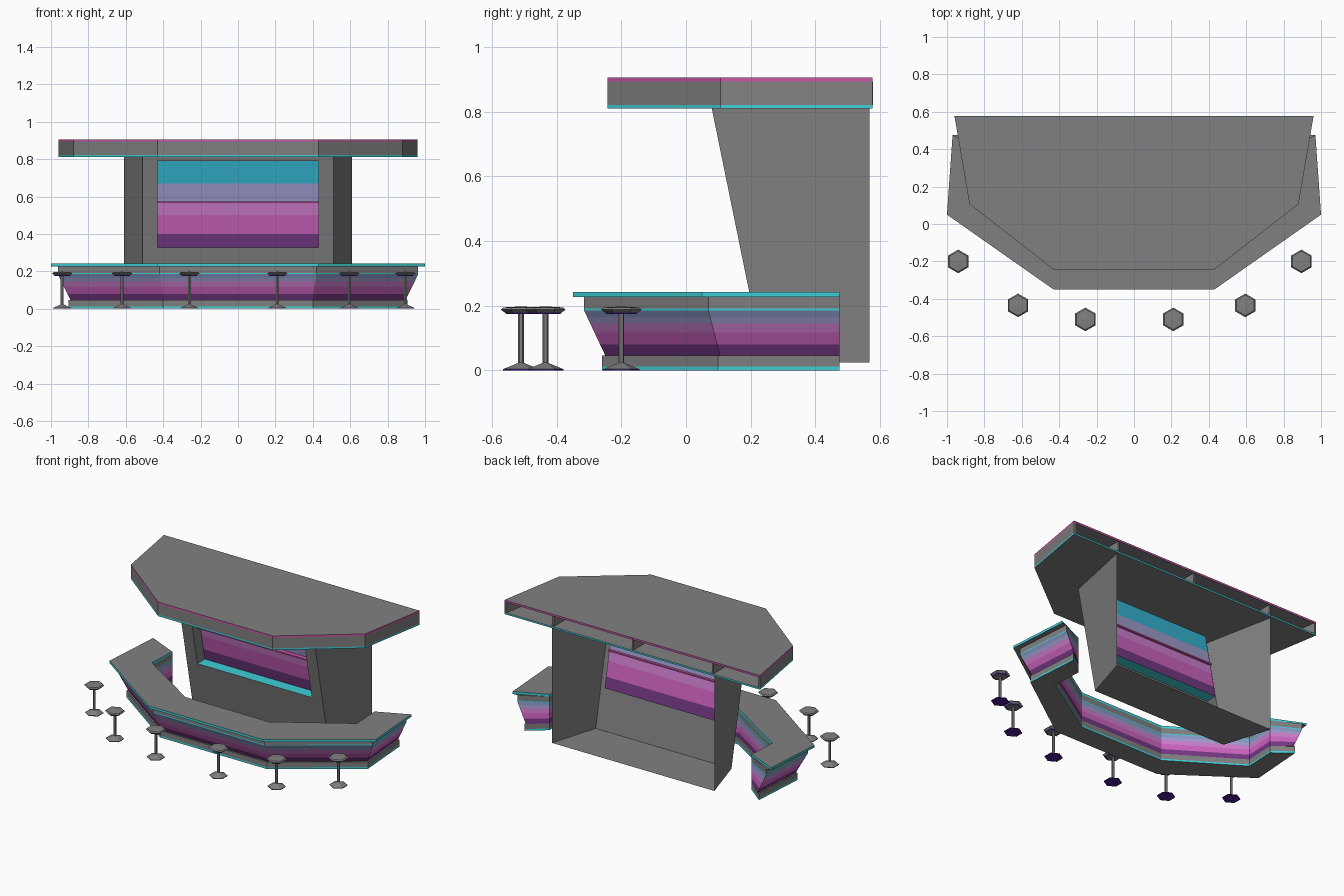
import bpy, bmesh, math

if "Cube" in bpy.data.objects:
    bpy.data.objects.remove(bpy.data.objects["Cube"])


def material(name, rgb):
    m = bpy.data.materials.new(name)
    lin = [(c / 255 / 12.92 if c < 11 else ((c / 255 + 0.055) / 1.055) ** 2.4) for c in rgb]
    m.diffuse_color = (*lin, 1)
    m.use_nodes = True
    m.node_tree.nodes["Principled BSDF"].inputs["Base Color"].default_value = m.diffuse_color
    return m


NAMES = ["grey", "cyan", "screen_blue", "slate", "lavender", "pink", "magenta", "purple", "rose", "violet"]
RGB = [(128, 128, 128), (64, 208, 215), (52, 180, 208), (135, 150, 195), (158, 155, 205),
       (205, 125, 203), (203, 98, 190), (115, 55, 130), (200, 85, 165), (75, 30, 145)]
MATS = [material(n, c) for n, c in zip(NAMES, RGB)]
GREY, CYAN, BLUE, SLATE, LAV, PINK, MAG, PURP, ROSE, VIOLET = range(10)


def finish(name, bm, normals=True):
    bmesh.ops.remove_doubles(bm, verts=bm.verts, dist=1e-5)
    if normals:
        bmesh.ops.recalc_face_normals(bm, faces=bm.faces)
    me = bpy.data.meshes.new(name)
    bm.to_mesh(me)
    bm.free()
    for m in MATS:
        me.materials.append(m)
    ob = bpy.data.objects.new(name, me)
    bpy.context.collection.objects.link(ob)
    return ob


def loft(name, rings, mats, closed=True, caps=True):
    """Join rings of points; mats[i] colours the band between ring i and i+1."""
    bm = bmesh.new()
    vs = [[bm.verts.new(p) for p in r] for r in rings]
    n = len(rings[0])
    for i, mat in enumerate(mats):
        for j in range(n if closed else n - 1):
            k = (j + 1) % n
            bm.faces.new((vs[i][j], vs[i][k], vs[i + 1][k], vs[i + 1][j])).material_index = mat
    if caps:
        bm.faces.new(vs[0][::-1])
        bm.faces.new(vs[-1])
    return finish(name, bm)


def mirrored(half):
    """Right-hand points, back to front, become a full outline."""
    return half + [(-x, y) for x, y in reversed(half)]


# counter: banded horseshoe whose outer side leans inward toward the floor
def counter_ring(z, d):
    outer = mirrored([(0.97 - d, 0.475), (1 - 1.037 * d, 0.05 + 0.55 * d), (0.43 - 0.315 * d, -0.35 + d)])
    inner = mirrored([(0.76, 0.38), (0.77, 0.175), (0.315, -0.115)])
    return [(x, y, z) for x, y in outer + inner[::-1]]


def lean(z):
    return 0.10 - 0.065 * (z - 0.047) / 0.138


levels = [(0, 0.09), (0.012, 0.09), (0.047, 0.09)]
levels += [(z, lean(z)) for z in (0.047, 0.08, 0.117, 0.145, 0.165, 0.185)]
levels += [(0.191, 0.035), (0.227, 0.035), (0.227, 0), (0.243, 0)]
loft("bar_counter", [counter_ring(*l) for l in levels],
     [CYAN, GREY, GREY, PURP, MAG, PINK, LAV, SLATE, CYAN, GREY, GREY, CYAN])

# canopy: two plates, a fascia and ribs, open at the back
roof = mirrored([(0.96, 0.577), (0.88, 0.107), (0.43, -0.243)])


def roof_ring(z):
    return [(x, y, z) for x, y in roof]


loft("canopy_top", [roof_ring(0.893), roof_ring(0.906)], [ROSE])
loft("canopy_bottom", [roof_ring(0.81), roof_ring(0.821)], [CYAN])
fascia = loft("canopy_fascia", [roof_ring(0.821), roof_ring(0.893)], [GREY], closed=False, caps=False)
sol = fascia.modifiers.new("thickness", "SOLIDIFY")
sol.thickness = 0.012
sol.offset = -1
for i, x in enumerate((-0.6, 0, 0.6)):
    rect = [(x - 0.006, -0.1), (x + 0.006, -0.1), (x + 0.006, 0.57), (x - 0.006, 0.57)]
    loft(f"canopy_rib_{i}", [[(a, b, z) for a, b in rect] for z in (0.821, 0.893)], [GREY])


# back wall: leaning front with a recessed opening, splayed sides, open back
def wall_y(z):
    return 0.24 - (z - 0.025) * 0.204


def rect_ring(x, z0, z1, dy=0):
    return [(sx * x, wall_y(z) + dy, z) for sx, z in ((-1, z0), (1, z0), (1, z1), (-1, z1))]


Z0, Z1, S0, S1, DEPTH = 0.025, 0.81, 0.327, 0.79, 0.08
bm = bmesh.new()
back = [(-0.61, 0.567, Z0), (0.61, 0.567, Z0), (0.61, 0.567, Z1), (-0.61, 0.567, Z1)]
rings = [[bm.verts.new(p) for p in r] for r in
         (back, rect_ring(0.51, Z0, Z1), rect_ring(0.43, S0, S1), rect_ring(0.43, S0, S1, DEPTH))]
for i in range(3):
    for j in range(4):
        if i == 0 and j == 2:
            continue
        k = (j + 1) % 4
        f = bm.faces.new((rings[i][j], rings[i][k], rings[i + 1][k], rings[i + 1][j]))
        f.material_index = CYAN if i == 2 and j == 0 else GREY
finish("back_wall", bm)

# screen in coloured bands, with a thin shelf across it
zs = [S0, 0.40, 0.50, 0.565, 0.67, S1]
bm = bmesh.new()
for z0, z1, mat in zip(zs, zs[1:], (PURP, MAG, PINK, LAV, BLUE)):
    f = bm.faces.new([bm.verts.new(p) for p in rect_ring(0.43, z0, z1, DEPTH)])
    f.material_index = mat
finish("banded_screen", bm, normals=False)
yc = wall_y(0.57) + DEPTH
rect = [(-0.43, yc - 0.03), (0.43, yc - 0.03), (0.43, yc + 0.015), (-0.43, yc + 0.015)]
shelf = loft("screen_shelf", [[(a, b, z) for a, b in rect] for z in (0.565, 0.574)], [ROSE])
for p in shelf.data.polygons:
    p.material_index = ROSE

# stools: six-sided lathe of base, pole and seat
PROFILE = [(0.056, 0), (0.056, 0.004), (0.012, 0.022), (0.009, 0.024), (0.009, 0.174),
           (0.046, 0.174), (0.05, 0.179), (0.063, 0.188), (0.055, 0.195), (0.002, 0.198)]
STOOL_MATS = [VIOLET, GREY, GREY, GREY, GREY, VIOLET, GREY, GREY, GREY]
SPOTS = [(-0.94, -0.2), (-0.62, -0.435), (-0.26, -0.51), (0.21, -0.51), (0.595, -0.435), (0.895, -0.2)]
for i, (sx, sy) in enumerate(SPOTS):
    ring = [(math.cos(a), math.sin(a)) for a in (math.radians(30 + 60 * k) for k in range(6))]
    stool = loft(f"stool_{i}", [[(sx + r * c, sy + r * s, z) for c, s in ring] for r, z in PROFILE], STOOL_MATS)
    for p in stool.data.polygons:
        if p.center.z < 0.001:
            p.material_index = VIOLET
